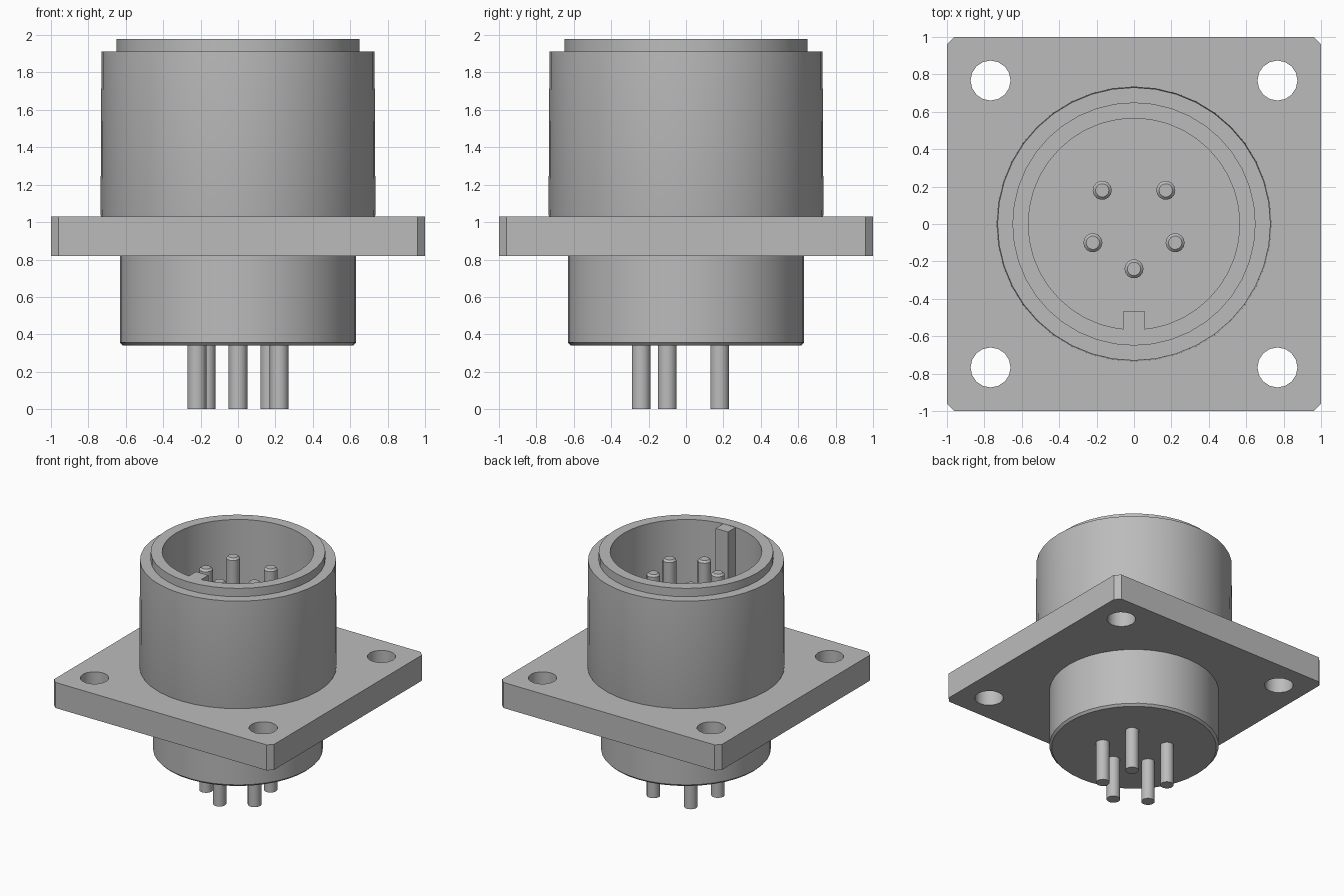
import bpy, bmesh, math
from mathutils import Vector

cube = bpy.data.objects.get("Cube")
if cube:
    bpy.data.objects.remove(cube, do_unlink=True)

# One plain grey metal for every part
GREY = (0.5, 0.5, 0.5, 1.0)
metal = bpy.data.materials.new("grey_metal")
metal.use_nodes = True
metal.diffuse_color = GREY
metal.node_tree.nodes["Principled BSDF"].inputs["Base Color"].default_value = GREY


def finish(name, bm, smooth=True):
    bmesh.ops.recalc_face_normals(bm, faces=bm.faces[:])
    mesh = bpy.data.meshes.new(name)
    bm.to_mesh(mesh)
    bm.free()
    mesh.materials.append(metal)
    obj = bpy.data.objects.new(name, mesh)
    bpy.context.collection.objects.link(obj)
    if smooth:
        bpy.ops.object.select_all(action='DESELECT')
        obj.select_set(True)
        bpy.context.view_layer.objects.active = obj
        bpy.ops.object.shade_smooth_by_angle(angle=math.radians(32))
    return obj


def lathe(name, profile, sides, centre=(0, 0)):
    """Spin a radius/height profile into a closed round part."""
    bm = bmesh.new()
    verts = [bm.verts.new((r, 0, z)) for r, z in profile]
    edges = [bm.edges.new(pair) for pair in zip(verts, verts[1:])]
    bmesh.ops.spin(bm, geom=verts + edges, cent=(0, 0, 0), axis=(0, 0, 1),
                   angle=math.tau, steps=sides, use_merge=True)
    bmesh.ops.remove_doubles(bm, verts=bm.verts[:], dist=0.0005)
    bmesh.ops.translate(bm, verts=bm.verts[:], vec=(*centre, 0))
    return finish(name, bm)


def loop_edges(bm, points):
    verts = [bm.verts.new(p) for p in points]
    return [bm.edges.new((v, verts[i - 1])) for i, v in enumerate(verts)]


# Square flange with clipped corners and four round screw holes
bottom, top, clip = 0.82, 1.03, 0.04
bm = bmesh.new()
outline = []
for sx, sy in ((1, 1), (-1, 1), (-1, -1), (1, -1)):
    ends = [(sx, sy * (1 - clip), bottom), (sx * (1 - clip), sy, bottom)]
    outline += ends if sx == sy else ends[::-1]
edges = loop_edges(bm, outline)
for sx in (-1, 1):
    for sy in (-1, 1):
        edges += loop_edges(bm, [
            (sx * 0.767 + 0.107 * math.cos(math.tau * i / 16),
             sy * 0.767 + 0.107 * math.sin(math.tau * i / 16), bottom) for i in range(16)])
bmesh.ops.triangle_fill(bm, edges=edges, use_beauty=True, use_dissolve=False, normal=(0, 0, 1))
result = bmesh.ops.extrude_face_region(bm, geom=bm.faces[:], use_keep_orig=True)
bmesh.ops.translate(bm, vec=Vector((0, 0, top - bottom)),
                    verts=[g for g in result["geom"] if isinstance(g, bmesh.types.BMVert)])
finish("mounting_flange", bm)

# Hollow upper shell with a stepped rim
lathe("socket_shell", [
    (0, 1.04), (0.565, 1.04), (0.565, 1.98), (0.65, 1.98), (0.65, 1.912),
    (0.73, 1.912), (0.735, 1.04), (0.725, 1.0), (0, 1.0)], 40)

# Solid rear body with a small bottom chamfer
lathe("rear_body", [
    (0, 0.34), (0.615, 0.34), (0.632, 0.357), (0.632, 0.85), (0, 0.85)], 40)

# Alignment key on the front inner wall
bm = bmesh.new()
bmesh.ops.create_cube(bm, size=1)
bmesh.ops.scale(bm, vec=(0.112, 0.14, 0.947), verts=bm.verts[:])
bmesh.ops.translate(bm, vec=(0, -0.535, 1.504), verts=bm.verts[:])
finish("alignment_key", bm, smooth=False)

# Five contact pins running through the body
pins = [(-0.17, 0.18), (0.17, 0.18), (-0.22, -0.1), (0.22, -0.1), (0, -0.24)]
for i, centre in enumerate(pins):
    lathe(f"contact_pin_{i + 1}", [
        (0, 0), (0.051, 0), (0.051, 1.815), (0.036, 1.83), (0, 1.83)], 14, centre)
